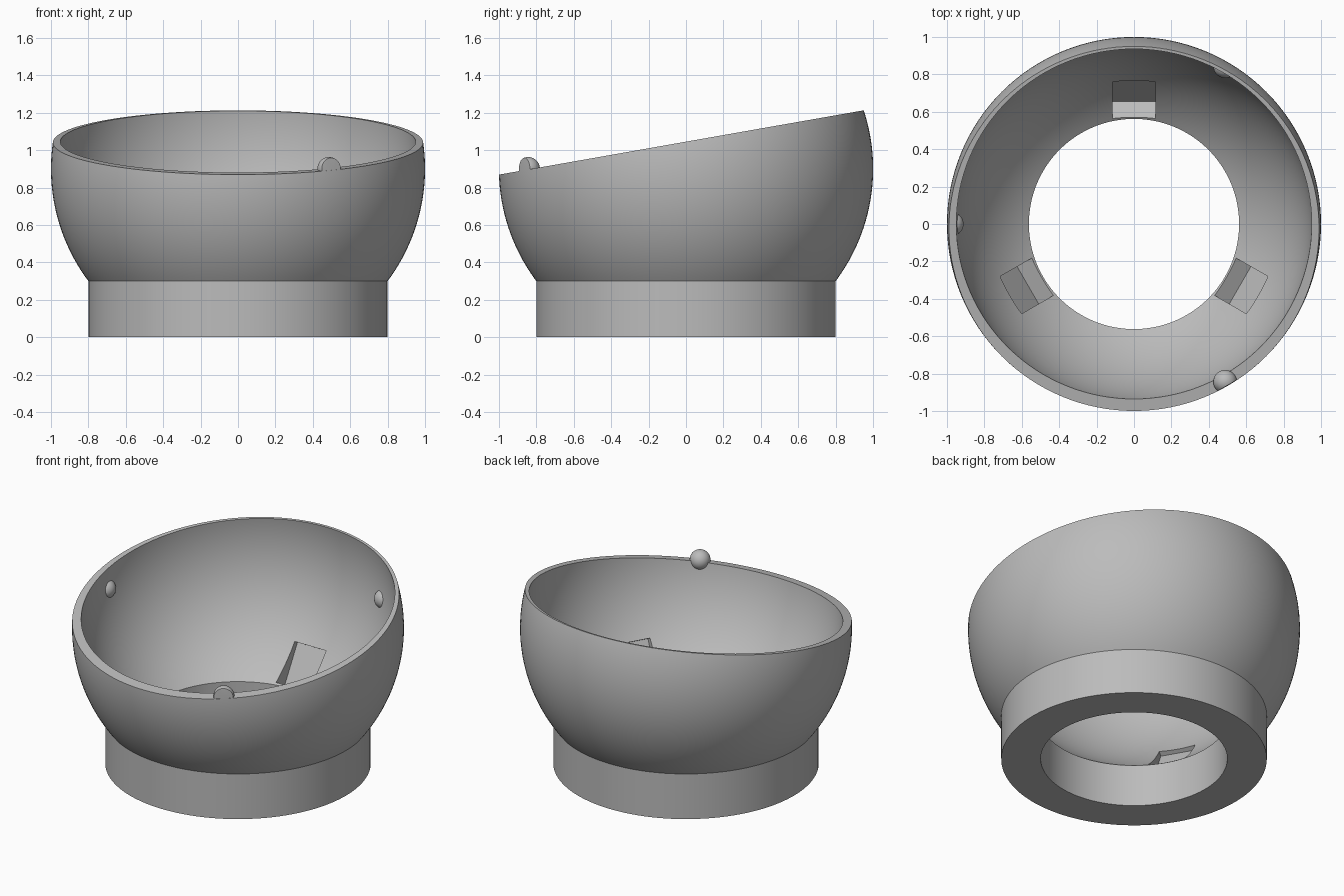
import bpy, bmesh, math
from mathutils import Matrix, Vector

if "Cube" in bpy.data.objects:
    bpy.data.objects.remove(bpy.data.objects["Cube"])

OUT_R, OUT_Z = 1.0, 0.90        # outer sphere
IN_R, IN_Z = 0.95, 1.045        # inner sphere, centred on the rim plane
BASE_R, BASE_H, HOLE_R = 0.80, 0.30, 0.562
TILT = math.radians(10)         # slope of the rim

grey = bpy.data.materials.new("grey")
grey.diffuse_color = (0.5, 0.5, 0.5, 1)
grey.use_nodes = True
grey.node_tree.nodes["Principled BSDF"].inputs["Base Color"].default_value = grey.diffuse_color


def make_object(name, bm):
    bmesh.ops.recalc_face_normals(bm, faces=bm.faces)
    mesh = bpy.data.meshes.new(name)
    bm.to_mesh(mesh)
    bm.free()
    mesh.materials.append(grey)
    obj = bpy.data.objects.new(name, mesh)
    bpy.context.collection.objects.link(obj)
    return obj


def lathe(name, profile, steps=128):
    """Revolve a closed (radius, height) loop around z."""
    bm = bmesh.new()
    rings = []
    for i in range(steps):
        a = 2 * math.pi * i / steps
        rings.append([bm.verts.new((r * math.cos(a), r * math.sin(a), z)) for r, z in profile])
    n = len(profile)
    for i in range(steps):
        a, b = rings[i], rings[(i + 1) % steps]
        for j in range(n):
            k = (j + 1) % n
            bm.faces.new((a[j], b[j], b[k], a[k]))
    return make_object(name, bm)


def box(name, size, matrix):
    bm = bmesh.new()
    bmesh.ops.create_cube(bm, size=1, matrix=matrix @ Matrix.Diagonal((*size, 1)))
    return make_object(name, bm)


def ball(name, radius, centre, u=48, v=24):
    bm = bmesh.new()
    bmesh.ops.create_uvsphere(bm, u_segments=u, v_segments=v, radius=radius,
                              matrix=Matrix.Translation(centre))
    return make_object(name, bm)


def boolean(obj, cutter, operation):
    mod = obj.modifiers.new("cut", 'BOOLEAN')
    mod.operation, mod.object, mod.solver = operation, cutter, 'EXACT'
    bpy.context.view_layer.objects.active = obj
    bpy.ops.object.modifier_apply(modifier=mod.name)
    bpy.data.objects.remove(cutter)


def arc(radius, centre, z0, z1, n=40):
    """Points on a sphere's outline between two heights."""
    a0, a1 = (math.asin((z - centre) / radius) for z in (z0, z1))
    angles = [a0 + (a1 - a0) * i / n for i in range(n + 1)]
    return [(radius * math.cos(a), centre + radius * math.sin(a)) for a in angles]


# Bowl and ring base as one revolved shell
seat = IN_Z - math.sqrt(IN_R ** 2 - HOLE_R ** 2)
profile = [(HOLE_R, 0), (BASE_R, 0)]
profile += arc(OUT_R, OUT_Z, BASE_H, 1.28)
profile += arc(IN_R, IN_Z, 1.28, seat)
bowl = lathe("bowl", profile)

# Sloping rim
slope = Matrix.Translation((0, 0, IN_Z)) @ Matrix.Rotation(TILT, 4, 'X') @ Matrix.Translation((0, 0, 1))
boolean(bowl, box("rim_cutter", (4, 4, 2), slope), 'DIFFERENCE')

# Three tilted slots around the hole
for k in range(3):
    depth, height = 0.30, 0.269
    slot = (Matrix.Rotation(k * 2 * math.pi / 3, 4, 'Z')
            @ Matrix.Translation((0, 0.655, 0.237))
            @ Matrix.Rotation(math.radians(-30), 4, 'X')
            @ Matrix.Translation((0, -depth / 2, height / 2)))
    boolean(bowl, box("slot_cutter", (0.23, depth, height), slot), 'DIFFERENCE')

# Three small bearing bumps, trimmed flush with the outside of the bowl
bumps = []
for k in range(3):
    a = math.radians(60 + 120 * k)
    bump = ball("bump_%d" % (k + 1), 0.063, Vector((0.974 * math.cos(a), 0.974 * math.sin(a), 0.90)), 32, 16)
    boolean(bump, ball("trim", 0.999, (0, 0, OUT_Z), 128, 64), 'INTERSECT')
    bumps.append(bump)

for obj in [bowl] + bumps:
    bpy.ops.object.select_all(action='DESELECT')
    obj.select_set(True)
    bpy.context.view_layer.objects.active = obj
    bpy.ops.object.shade_smooth_by_angle(angle=math.radians(25))
